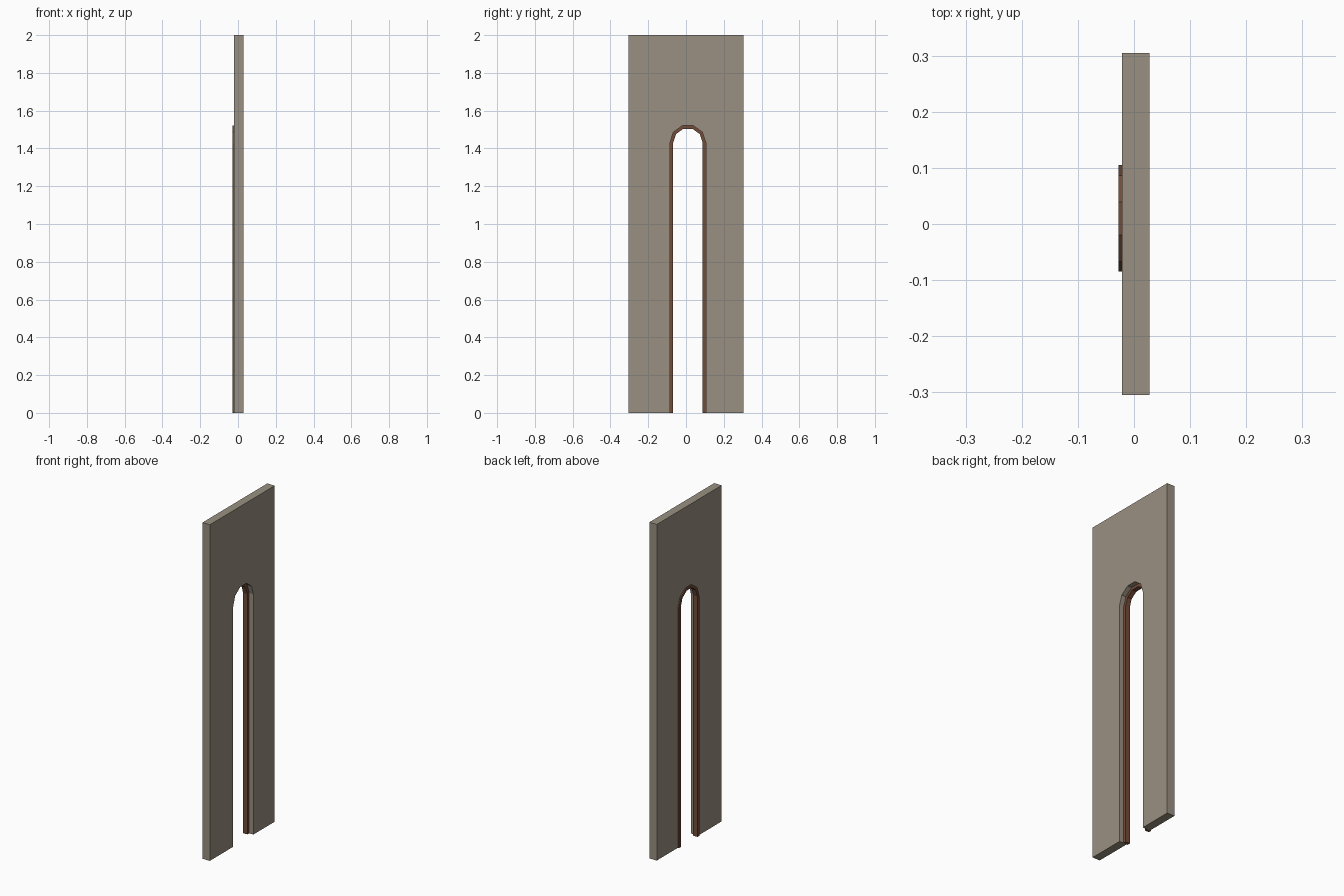
import bpy, bmesh, math

if "Cube" in bpy.data.objects:
    bpy.data.objects.remove(bpy.data.objects["Cube"])

CENTER_Y, SPRING_Z = 0.01, 1.43
SEGMENTS = 5
R_OUT, R_IN = 0.095, 0.078


def material(name, rgb):
    m = bpy.data.materials.new(name)
    m.diffuse_color = (*rgb, 1)
    m.use_nodes = True
    m.node_tree.nodes["Principled BSDF"].inputs["Base Color"].default_value = m.diffuse_color
    return m


def arch(radius):
    """Open (y, z) outline of a round-headed opening, left foot to right foot."""
    head = []
    for i in range(SEGMENTS + 1):
        a = math.pi * (1 - i / SEGMENTS)
        head.append((CENTER_Y + radius * math.cos(a), SPRING_Z + radius * math.sin(a)))
    return [(CENTER_Y - radius, 0)] + head + [(CENTER_Y + radius, 0)]


def slab(name, outline, x0, x1, mat):
    """Extrude a closed (y, z) outline along x."""
    bm = bmesh.new()
    face = bm.faces.new([bm.verts.new((x0, y, z)) for y, z in outline])
    ext = bmesh.ops.extrude_face_region(bm, geom=[face])["geom"]
    moved = [v for v in ext if isinstance(v, bmesh.types.BMVert)]
    bmesh.ops.translate(bm, verts=moved, vec=(x1 - x0, 0, 0))
    bmesh.ops.recalc_face_normals(bm, faces=bm.faces)
    mesh = bpy.data.meshes.new(name)
    bm.to_mesh(mesh)
    bm.free()
    mesh.materials.append(mat)
    obj = bpy.data.objects.new(name, mesh)
    bpy.context.collection.objects.link(obj)
    return obj


stone = material("plaster", (0.32, 0.28, 0.22))
wood = material("brown_wood", (0.17, 0.07, 0.04))

# Wall panel with the arched opening cut up from the floor
slab("wall", [(-0.305, 0), (-0.305, 2), (0.305, 2), (0.305, 0)] + arch(R_OUT)[::-1],
     -0.021, 0.028, stone)

# Arched frame lining the opening and standing proud of the back face
slab("door_frame", arch(R_OUT) + arch(R_IN)[::-1], -0.028, 0.0, wood)
